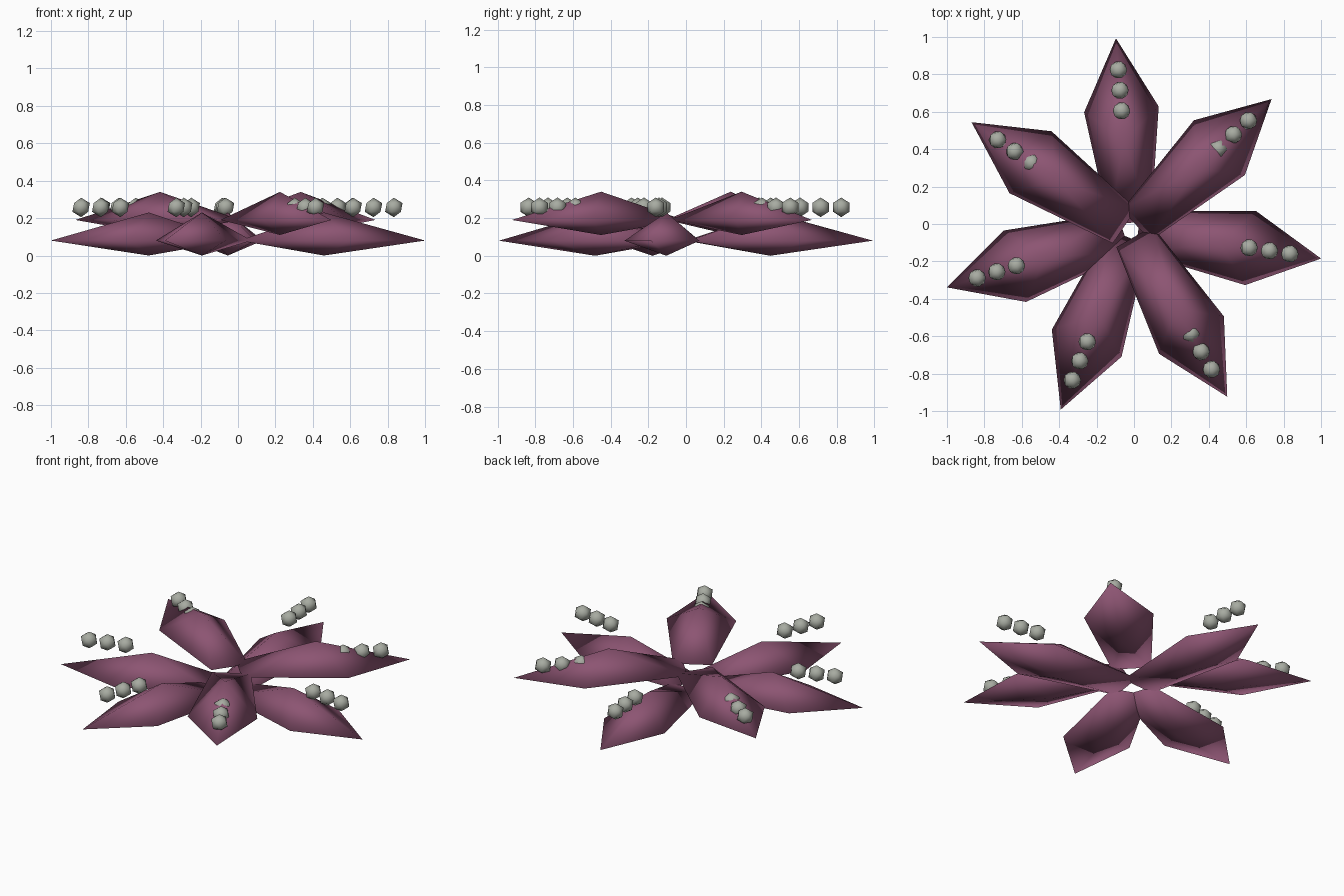
import bpy
import bmesh
from math import cos, sin, radians
from mathutils import Matrix

cube = bpy.data.objects.get("Cube")
if cube:
    bpy.data.objects.remove(cube)


def make_material(name, color):
    mat = bpy.data.materials.new(name)
    mat.use_nodes = True
    mat.diffuse_color = color
    mat.node_tree.nodes["Principled BSDF"].inputs["Base Color"].default_value = color
    return mat


plum = make_material("plum", (0.265, 0.09, 0.17, 1))
pale_grey = make_material("pale_grey", (0.39, 0.41, 0.36, 1))

CENTER = (-0.0175, -0.0335)
PETALS = 7
FIRST_ANGLE = 94.4
RIM_Z, RAISE = 0.08, 0.11
# Petal outline along its own axis: inner edge, shoulders, tip
OUTLINE = [(0.04, -0.112), (0.648, -0.2), (1.029, 0), (0.648, 0.2), (0.04, 0.112)]
RIDGE = 0.482


def finish(bm, name, mat, matrix):
    bmesh.ops.recalc_face_normals(bm, faces=bm.faces)
    for face in bm.faces:
        face.smooth = True
    mesh = bpy.data.meshes.new(name)
    bm.to_mesh(mesh)
    bm.free()
    mesh.materials.append(mat)
    obj = bpy.data.objects.new(name, mesh)
    obj.matrix_world = matrix
    bpy.context.collection.objects.link(obj)


def add_petal(name, angle, lift):
    # Pointed outline joined to a high top peak and a shallow bottom peak
    bm = bmesh.new()
    rim = [bm.verts.new((x, y, RIM_Z)) for x, y in OUTLINE]
    peaks = [bm.verts.new((RIDGE, 0, z)) for z in (0.23, 0)]
    for peak in peaks:
        for i, vert in enumerate(rim):
            bm.faces.new((vert, rim[(i + 1) % len(rim)], peak))
    place = Matrix.Translation((*CENTER, lift)) @ Matrix.Rotation(angle, 4, "Z")
    finish(bm, name, plum, place)


def add_bead(name, angle, distance):
    bm = bmesh.new()
    bmesh.ops.create_icosphere(bm, subdivisions=1, radius=0.052)
    place = Matrix.Translation((CENTER[0] + distance * cos(angle),
                                CENTER[1] + distance * sin(angle), 0.257))
    finish(bm, name, pale_grey, place)


# Ring of petals, every second one raised, each with a row of three beads
for i in range(PETALS):
    turn = radians(FIRST_ANGLE - i * 360 / PETALS)
    raised = i in (1, 3, 6)
    add_petal(f"petal_{i + 1}", turn, RAISE if raised else 0)
    for j in range(3):
        add_bead(f"bead_{i + 1}_{j + 1}", turn, 0.64 + 0.11 * j)
